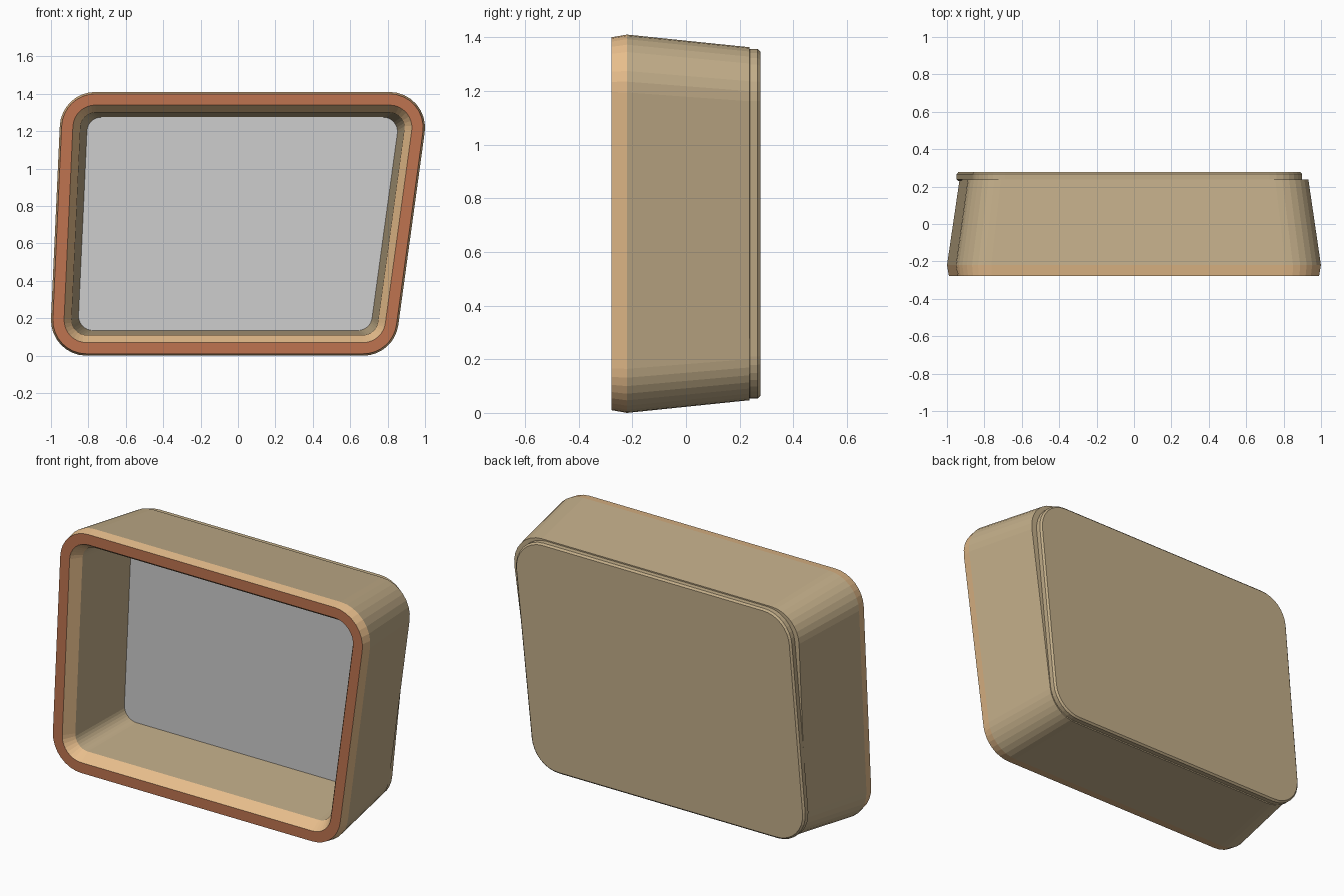
import bpy
import math

cube = bpy.data.objects.get("Cube")
if cube:
    bpy.data.objects.remove(cube, do_unlink=True)


def material(name, r, g, b):
    m = bpy.data.materials.new(name)
    m.use_nodes = True
    m.diffuse_color = (r, g, b, 1)
    m.node_tree.nodes["Principled BSDF"].inputs["Base Color"].default_value = (r, g, b, 1)
    return m


tan = material("tan", 0.54, 0.42, 0.25)
peach = material("peach", 0.83, 0.53, 0.27)
brown = material("brown", 0.52, 0.175, 0.08)
grey = material("grey", 0.61, 0.61, 0.61)

# Slanted outlines: corner radius and arc centres, counter-clockwise from the top right
SHELL = (0.19, [(0.81, 1.22), (-0.763, 1.22), (-0.81, 0.19), (0.669, 0.19)])
COVER = (0.176, [(0.724, 1.181), (-0.689, 1.181), (-0.774, 0.229), (0.624, 0.229)])
MID_Z = 0.705
STEPS = 8


def ring(outline, y, inset=0.0, scale=1.0):
    """Rounded outline at depth y, inset evenly, then scaled about the middle."""
    radius, centres = outline
    points = []
    for i, (cx, cz) in enumerate(centres):
        px, pz = centres[i - 1]
        nx, nz = centres[(i + 1) % 4]
        # outward normals of the two sides that meet at this corner
        start = math.atan2(-(cx - px), cz - pz)
        end = math.atan2(-(nx - cx), nz - cz)
        sweep = (end - start) % math.tau
        for s in range(STEPS + 1):
            a = start + sweep * s / STEPS
            x = cx + (radius - inset) * math.cos(a)
            z = cz + (radius - inset) * math.sin(a)
            points.append((x * scale, y, MID_Z + (z - MID_Z) * scale))
    return points


def loft(name, rings, bands, mats, end_slot):
    """Bridge successive rings and cap both ends; bands gives each strip's material."""
    n = len(rings[0])
    verts = [p for r in rings for p in r]
    last = len(verts) - n
    faces, slots = [], []
    for k, slot in enumerate(bands):
        for i in range(n):
            j = (i + 1) % n
            faces.append((k * n + i, (k + 1) * n + i, (k + 1) * n + j, k * n + j))
            slots.append(slot)
    faces += [tuple(range(n)), tuple(reversed(range(last, last + n)))]
    slots += [bands[0], end_slot]
    mesh = bpy.data.meshes.new(name)
    mesh.from_pydata(verts, [], faces)
    for m in mats:
        mesh.materials.append(m)
    for poly, slot in zip(mesh.polygons, slots):
        poly.material_index = slot
    # face the normals outward
    if mesh.polygons[n * len(bands)].normal.y * (verts[0][1] - verts[last][1]) < 0:
        mesh.flip_normals()
    obj = bpy.data.objects.new(name, mesh)
    bpy.context.collection.objects.link(obj)


# Shell: tapered outside, chamfered rim, inner bevel, inner wall and grey panel
loft("shell",
     [ring(SHELL, 0.237, scale=0.933),
      ring(SHELL, -0.22),
      ring(SHELL, -0.277, inset=0.01),
      ring(SHELL, -0.277, inset=0.07),
      ring(SHELL, -0.215, inset=0.11),
      ring(SHELL, 0.18, inset=0.11, scale=0.958)],
     [0, 1, 2, 1, 0], [tan, peach, brown, grey], end_slot=3)

# Back cover: thin plate with softened edges, less slanted than the shell
loft("back_cover",
     [ring(COVER, 0.277, inset=0.01),
      ring(COVER, 0.267),
      ring(COVER, 0.239),
      ring(COVER, 0.231, inset=0.008)],
     [0, 0, 0], [tan], end_slot=0)
